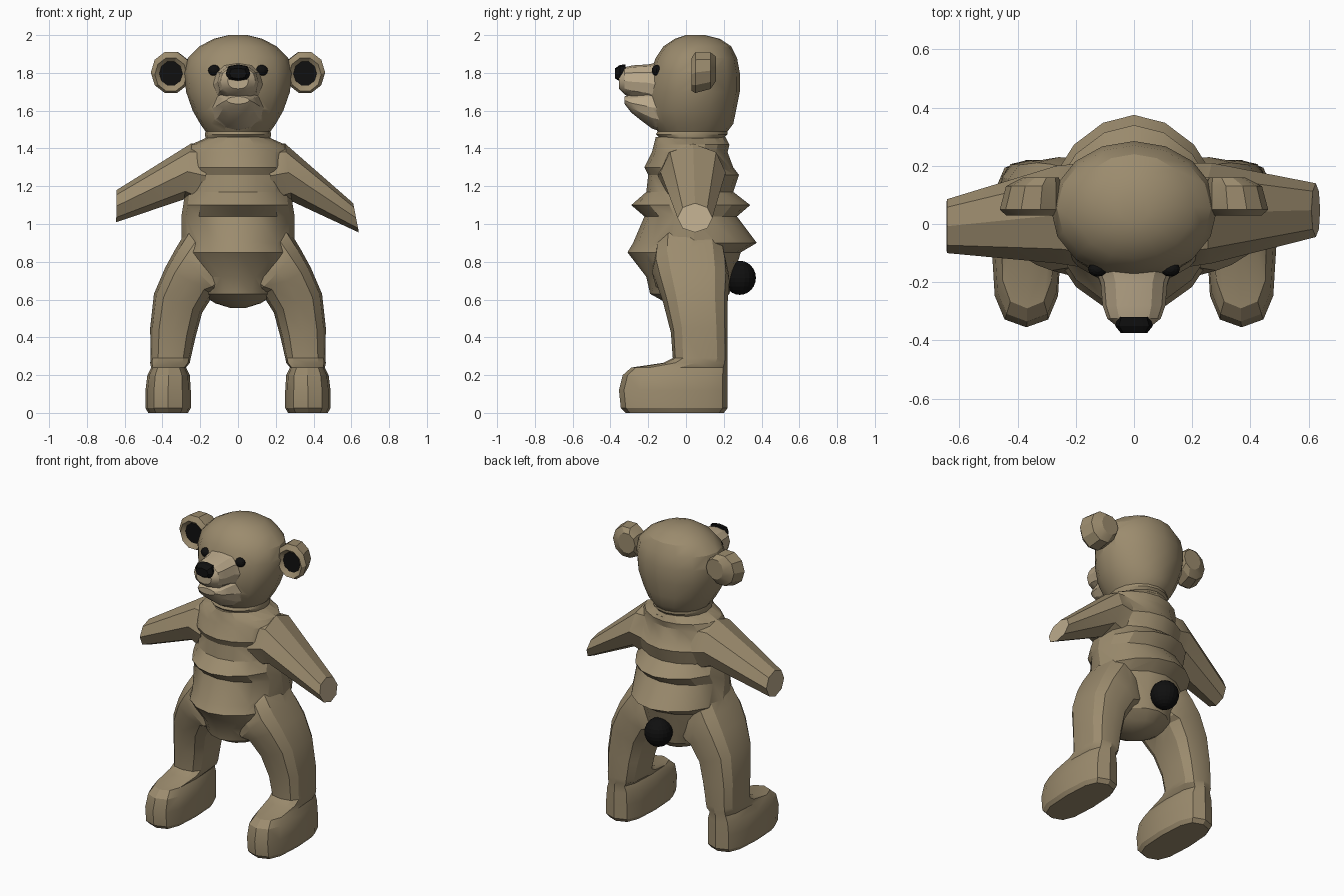
import bpy, bmesh
from math import cos, sin, pi, radians, copysign
from mathutils import Vector as V

if "Cube" in bpy.data.objects:
    bpy.data.objects.remove(bpy.data.objects["Cube"])


def material(name, rgb):
    m = bpy.data.materials.new(name)
    m.diffuse_color = (*rgb, 1)
    m.use_nodes = True
    m.node_tree.nodes["Principled BSDF"].inputs["Base Color"].default_value = m.diffuse_color
    return m


FUR = material("fur", (0.33, 0.26, 0.155))
TAN = material("light_fur", (0.50, 0.40, 0.26))
BLACK = material("black", (0.005, 0.005, 0.005))


def ring(centre, u, v, n=8, p=1.0):
    """Closed oval around centre; p < 1 makes it squarer."""
    power = lambda t: copysign(abs(t) ** p, t)
    c, u, v = V(centre), V(u), V(v)
    return [c + u * power(cos(2 * pi * i / n)) + v * power(sin(2 * pi * i / n)) for i in range(n)]


def flat_ring(x0, x1, y0, y1, z, n=8, p=1.0):
    """Horizontal oval given by its limits."""
    return ring(((x0 + x1) / 2, (y0 + y1) / 2, z), ((x1 - x0) / 2, 0, 0), (0, (y1 - y0) / 2, 0), n, p)


def front_ring(y, w, z0, z1, n=8, p=1.0, x=0):
    """Oval facing the front given by half width and heights."""
    return ring((x, y, (z0 + z1) / 2), (w, 0, 0), (0, 0, (z1 - z0) / 2), n, p)


def smooth(ob, angle):
    bpy.ops.object.select_all(action='DESELECT')
    ob.select_set(True)
    bpy.context.view_layer.objects.active = ob
    bpy.ops.object.shade_smooth_by_angle(angle=radians(angle))


def loft(name, rings, mat, start_mat=None, end_mat=None, angle=25):
    bm = bmesh.new()
    loops = [[bm.verts.new(co) for co in r] for r in rings]
    n = len(loops[0])
    for a, b in zip(loops, loops[1:]):
        for i in range(n):
            j = (i + 1) % n
            bm.faces.new((a[i], a[j], b[j], b[i]))
    start, end = bm.faces.new(loops[0]), bm.faces.new(loops[-1])
    mats = [mat]
    for face, m in ((start, start_mat), (end, end_mat)):
        if m:
            face.material_index = len(mats)
            mats.append(m)
    bmesh.ops.recalc_face_normals(bm, faces=bm.faces)
    me = bpy.data.meshes.new(name)
    bm.to_mesh(me)
    bm.free()
    for m in mats:
        me.materials.append(m)
    ob = bpy.data.objects.new(name, me)
    bpy.context.collection.objects.link(ob)
    smooth(ob, angle)
    return ob


def ball(name, loc, scale, mat, segments=20, rings=12):
    bpy.ops.mesh.primitive_uv_sphere_add(segments=segments, ring_count=rings, location=loc)
    ob = bpy.context.object
    ob.name, ob.scale = name, scale
    ob.data.materials.append(mat)
    return ob


# Torso with ruffled front and back: z, half width, front, back
body = loft("body", [flat_ring(-w, w, f, b, z, 16, 1.08) for z, w, f, b in [
    (1.46, .16, -.16, .21), (1.42, .25, -.17, .23), (1.38, .28, -.18, .22), (1.30, .28, -.22, .25),
    (1.26, .28, -.20, .28), (1.17, .28, -.21, .25), (1.10, .29, -.29, .34), (1.04, .30, -.22, .27),
    (.90, .30, -.28, .375), (.85, .29, -.31, .29), (.72, .25, -.21, .25), (.63, .20, -.19, .23),
    (.58, .12, -.10, .17), (.555, .04, -.02, .08)]], FUR)

# Head and neck
parts = [loft("head", [flat_ring(-w, w, f, b, z, 16) for z, w, f, b in [
    (1.38, .20, -.15, .20), (1.44, .18, -.16, .22), (1.455, .172, -.14, .20), (1.475, .175, -.16, .22),
    (1.49, .172, -.15, .22), (1.53, .20, -.18, .25), (1.60, .24, -.20, .265), (1.70, .275, -.20, .285),
    (1.80, .285, -.19, .285), (1.88, .265, -.16, .27), (1.94, .205, -.12, .24),
    (1.98, .13, -.06, .18), (2.0, .05, .0, .10)]], FUR)]

# Muzzle and lower jaw
parts.append(loft("muzzle", [front_ring(*s, 12, .85) for s in [
    (-.12, .15, 1.60, 1.86), (-.20, .115, 1.65, 1.845), (-.28, .108, 1.665, 1.84),
    (-.325, .092, 1.685, 1.83), (-.355, .055, 1.715, 1.80)]], TAN))
parts.append(loft("lower_jaw", [front_ring(*s, 12) for s in [
    (-.10, .16, 1.48, 1.74), (-.18, .125, 1.505, 1.73), (-.24, .105, 1.55, 1.71),
    (-.29, .09, 1.59, 1.69), (-.325, .06, 1.635, 1.675)]], TAN))

for side, s in (("right", 1), ("left", -1)):
    # Ear with dark hollow
    parts.append(loft(side + "_ear", [
        front_ring(y, r * .95, z - r, z + r * 1.04, 10, 1, s * x) for y, r, x, z in [
            (.05, .065, .355, 1.795), (.03, .09, .355, 1.79), (.05, .112, .355, 1.80),
            (.13, .10, .345, 1.81), (.16, .065, .32, 1.82)]], FUR, start_mat=BLACK))

    # Leg: outer and inner point of each section, then front and back
    leg = []
    for xo, zo, xi, zi, f, b in [
            (.20, 1.05, .02, .76, -.10, .16), (.275, .96, .05, .64, -.17, .21),
            (.33, .87, .09, .62, -.18, .225), (.385, .77, .13, .625, -.16, .23),
            (.445, .63, .19, .53, -.12, .22), (.465, .45, .225, .40, -.08, .22)]:
        leg.append(ring((s * (xo + xi) / 2, (f + b) / 2, (zo + zi) / 2),
                        (s * (xo - xi) / 2, 0, (zo - zi) / 2), (0, (b - f) / 2, 0), 12, .72))
    # Foot continues the same surface down to the sole
    leg += [flat_ring(s * x0, s * x1, f, b, z, 12, .68) for x0, x1, f, b, z in [
        (.25, .463, -.07, .22, .29), (.255, .465, -.12, .22, .265), (.275, .46, -.29, .22, .24),
        (.255, .48, -.335, .22, .20), (.25, .49, -.355, .22, .12), (.25, .49, -.345, .22, .025),
        (.265, .475, -.32, .20, 0)]]
    parts.append(loft(side + "_leg", leg, FUR))

# Arms: the two differ slightly in pose; top, bottom, front and back of each section
arms = {
    "right_arm": [(.16, 1.43, .18, 1.08, -.15, .21), (.25, 1.425, .285, 1.12, -.135, .21),
                  (.61, 1.11, .64, .955, -.045, .14)],
    "left_arm": [(-.16, 1.43, -.18, 1.08, -.15, .21), (-.25, 1.425, -.285, 1.13, -.135, .20),
                 (-.642, 1.18, -.645, 1.01, -.10, .085)]}
for name, sections in arms.items():
    parts.append(loft(name, [
        ring(((xt + xb) / 2, (f + b) / 2, (zt + zb) / 2),
             ((xt - xb) / 2, 0, (zt - zb) / 2), (0, (b - f) / 2, 0), 8)
        for xt, zt, xb, zb, f, b in sections], FUR, end_mat=TAN))

# Fuse everything into a single skin without hidden inner walls
for part in parts:
    bpy.context.view_layer.objects.active = body
    mod = body.modifiers.new("fuse", 'BOOLEAN')
    mod.operation, mod.solver, mod.object = 'UNION', 'EXACT', part
    mod.material_mode = 'TRANSFER'
    bpy.ops.object.modifier_move_to_index(modifier="fuse", index=0)
    bpy.ops.object.modifier_apply(modifier="fuse")
    bpy.data.objects.remove(part)
smooth(body, 32)

# Nose, eyes and tail
loft("nose", [front_ring(*s, 8, .65) for s in [
    (-.32, .055, 1.765, 1.845), (-.35, .065, 1.755, 1.842), (-.375, .045, 1.77, 1.825)]], BLACK)
for side, s in (("right", 1), ("left", -1)):
    ball(side + "_eye", (s * .125, -.155, 1.813), (.033, .026, .029), BLACK, 12, 8)
ball("tail", (0, .285, .715), (.085, .085, .09), BLACK)
